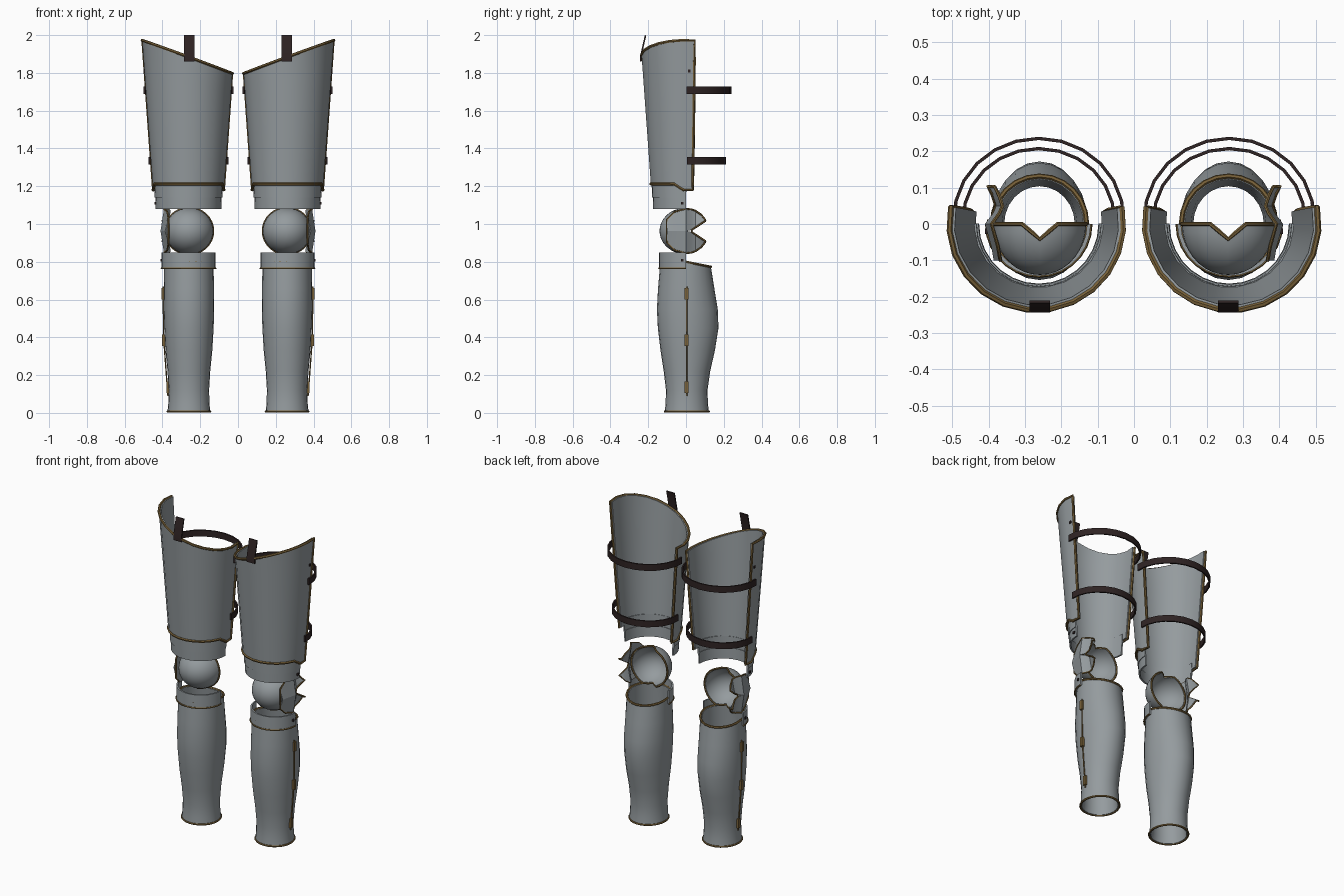
import bpy, bmesh
from math import sin, cos, pi, radians, sqrt

cube = bpy.data.objects.get("Cube")
if cube:
    bpy.data.objects.remove(cube, do_unlink=True)

CX = 0.262  # centre line of each leg


def material(name, rgb):
    m = bpy.data.materials.new(name)
    m.use_nodes = True
    m.diffuse_color = (*rgb, 1)
    m.node_tree.nodes["Principled BSDF"].inputs["Base Color"].default_value = (*rgb, 1)
    return m


STEEL = material("grey steel", (0.30, 0.33, 0.345))
BRASS = material("dull brass", (0.19, 0.12, 0.04))
LEATHER = material("dark leather", (0.028, 0.017, 0.017))


def finish(obj, mat, thickness=0.0):
    """Thicken inward, mirror to the other leg, and smooth."""
    bpy.ops.object.select_all(action='DESELECT')
    bpy.context.view_layer.objects.active = obj
    obj.select_set(True)
    if obj.type == 'CURVE':
        bpy.ops.object.convert(target='MESH')
        obj = bpy.context.object
    obj.data.materials.clear()
    obj.data.materials.append(mat)
    if thickness:
        s = obj.modifiers.new("thickness", 'SOLIDIFY')
        s.thickness, s.offset = thickness, -1
        bpy.ops.object.modifier_apply(modifier=s.name)
    m = obj.modifiers.new("other leg", 'MIRROR')
    m.use_mirror_merge = False
    bpy.ops.object.modifier_apply(modifier=m.name)
    bpy.ops.object.shade_smooth_by_angle(angle=radians(35))
    return obj


def sheet(name, rows, mat=STEEL, thickness=0.012, closed=False):
    """Skin a grid of points."""
    bm = bmesh.new()
    grid = [[bm.verts.new(p) for p in row] for row in rows]
    n = len(rows[0])
    for a, b in zip(grid, grid[1:]):
        for j in range(n if closed else n - 1):
            k = (j + 1) % n
            bm.faces.new((a[j], a[k], b[k], b[j]))
    bmesh.ops.remove_doubles(bm, verts=bm.verts, dist=0.0003)
    me = bpy.data.meshes.new(name)
    bm.to_mesh(me)
    bm.free()
    obj = bpy.data.objects.new(name, me)
    bpy.context.collection.objects.link(obj)
    return finish(obj, mat, thickness)


def trim(name, points, closed=True, radius=0.007, mat=BRASS):
    """Round bead along a path."""
    cu = bpy.data.curves.new(name, 'CURVE')
    cu.dimensions = '3D'
    cu.bevel_depth, cu.bevel_resolution = radius, 1
    cu.use_fill_caps = True
    sp = cu.splines.new('POLY')
    sp.points.add(len(points) - 1)
    for p, co in zip(sp.points, points):
        p.co = (*co, 1)
    sp.use_cyclic_u = closed
    obj = bpy.data.objects.new(name, cu)
    bpy.context.collection.objects.link(obj)
    return finish(obj, mat)


def box(name, centre, size, mat):
    bpy.ops.mesh.primitive_cube_add(size=1, location=centre)
    obj = bpy.context.object
    obj.name = name
    obj.scale = size
    bpy.ops.object.transform_apply(location=True, rotation=True, scale=True)
    return finish(obj, mat)


def span(a, b, n):
    return [a + (b - a) * i / n for i in range(n + 1)]


# Thigh plate: flared half shell with a slanted top
def thigh_point(a, t):
    c, s = cos(a), sin(a)
    low = 1.18 if abs(c) > 0.97 else 1.212
    z = low + (1.885 + 0.088 * c - low) * t
    k = (z - 1.2) / 0.77
    return (CX + (0.19 + 0.056 * k) * c, (0.187 + 0.056 * k) * s, z)


thigh_angles = [radians(d) for d in span(169, 371, 13)]
thigh = [[thigh_point(a, t) for a in thigh_angles] for t in span(0, 1, 6)]
sheet("thigh_plate", thigh, thickness=0.014)
rim = thigh[0] + [r[-1] for r in thigh[1:-1]] + thigh[-1][::-1] + [r[0] for r in thigh[-2:0:-1]]
trim("thigh_trim", rim, radius=0.008)


# Overlapping half-ring lames above and below the knee
def lame(name, z0, z1, r0, r1):
    rows = [[(CX + r * cos(a), r * sin(a), z) for a in span(pi, 2 * pi, 14)]
            for z, r in ((z0, r0), (z1, r1))]
    sheet(name, rows, thickness=0.01)
    return rows


lame("upper_lame", 1.14, 1.22, 0.18, 0.182)
lame("lower_lame", 1.08, 1.15, 0.174, 0.176)
shin_lame = lame("shin_lame", 0.765, 0.848, 0.143, 0.143)
trim("shin_lame_trim", shin_lame[0], closed=False, radius=0.005)


# Knee cop: half dome with notches in the top and bottom of its rim
def dome_point(phi, t):
    notch = max(0, 1 - abs(cos(phi)) / 0.38) * 0.3
    t *= pi / 2 - notch
    return (CX - 0.003 + 0.128 * cos(phi) * sin(t), -0.14 * cos(t), 0.963 + 0.123 * sin(phi) * sin(t))


phis = span(0, 2 * pi, 32)[:-1]
dome = [[dome_point(p, t) for p in phis] for t in span(1, 0, 9)]
sheet("knee_cop", dome, thickness=0.008, closed=True)
trim("knee_cop_trim", dome[0], radius=0.006)

# Knee wing: folded disc on the outer side, open toward the back
FOLDS = [(-0.1, 0.386), (-0.06, 0.393), (0.0, 0.41), (0.03, 0.388), (0.05, 0.38), (0.08, 0.39), (0.103, 0.402)]


def wing_edge(sign, outer):
    pts = []
    for y, x in FOLDS:
        h = sqrt(0.118 ** 2 - y ** 2)
        gap = min(max(0, (y - 0.022) * 0.66), h - 0.004)
        pts.append((x - (0.018 if outer else 0), y, 0.963 + sign * (h if outer else gap)))
    return pts


top, top_gap = wing_edge(1, True), wing_edge(1, False)
bottom, bottom_gap = wing_edge(-1, True), wing_edge(-1, False)
sheet("knee_wing_upper", [top_gap, top], thickness=0.006)
sheet("knee_wing_lower", [bottom, bottom_gap], thickness=0.006)
trim("knee_wing_trim", bottom[::-1] + top + top_gap[:2:-1] + bottom_gap[3:], radius=0.005)

# Greave: closed shin tube, each section as height, half width, front, back
SECTIONS = [(0.008, 0.113, -0.112, 0.121), (0.05, 0.109, -0.108, 0.116), (0.12, 0.107, -0.106, 0.114),
            (0.22, 0.113, -0.118, 0.128), (0.33, 0.124, -0.135, 0.153), (0.45, 0.131, -0.149, 0.172),
            (0.55, 0.134, -0.154, 0.168), (0.66, 0.133, -0.148, 0.15), (0.8, 0.13, -0.136, 0.132)]
greave = []
for z, rx, front, back in SECTIONS:
    row = []
    for a in span(0, 2 * pi, 24)[:-1]:
        y = sin(a) * (back if sin(a) > 0 else -front)
        tilt = 0.2 * max(y, 0) if z > 0.7 else 0
        row.append((CX - 0.002 + rx * cos(a), y, z - tilt))
    greave.append(row)
sheet("greave", greave, thickness=0.01, closed=True)
trim("greave_top_trim", greave[-1])
trim("greave_bottom_trim", greave[0], radius=0.006)

# Greave hinges and their pin down the outer side
trim("hinge_pin", [(0.396, 0.003, 0.67), (0.394, 0.003, 0.4), (0.371, 0.003, 0.09)], False, 0.004)
for i, (x, z) in enumerate([(0.396, 0.63), (0.394, 0.385), (0.371, 0.135)]):
    box(f"hinge_{i + 1}", (x, 0.003, z), (0.017, 0.02, 0.06), BRASS)


# Leather straps around the back of the thigh
def strap(name, z, rx, ry):
    path = [(CX + rx * cos(a), 0.015 + ry * sin(a)) for a in span(-0.05, pi + 0.05, 12)]
    sheet(name, [[(x, y, z + dz) for x, y in path] for dz in (-0.02, 0.02)], LEATHER, 0.009)


strap("upper_strap", 1.708, 0.238, 0.225)
strap("lower_strap", 1.335, 0.212, 0.197)

# Hanging tab at the front of the thigh
sheet("front_tab", [[(x, y, z) for x in (0.231, 0.287)]
                    for y, z in ((-0.243, 1.86), (-0.243, 1.89), (-0.218, 2.0))], LEATHER, 0.008)

# Small rivets on the sides
for name, x, y, z in (("thigh_rivet", 0.494, 0.017, 1.81), ("lame_rivet", 0.436, -0.02, 1.11),
                      ("shin_rivet", 0.404, -0.02, 0.808)):
    box(name, (x, y, z), (0.012, 0.014, 0.014), LEATHER)
